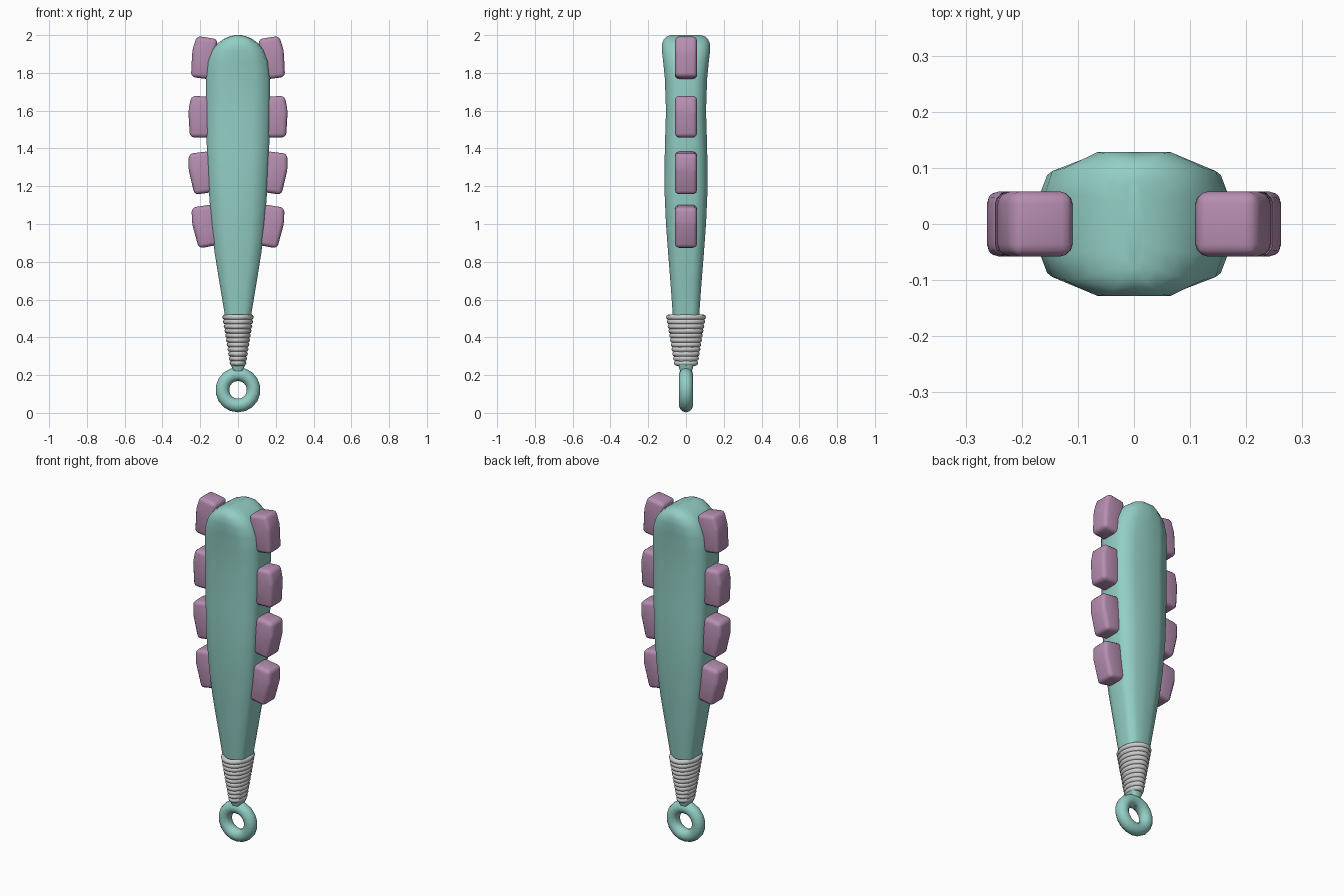
import bpy, bmesh
from math import sin, cos, pi, radians

if "Cube" in bpy.data.objects:
    bpy.data.objects.remove(bpy.data.objects["Cube"])


def material(name, color):
    m = bpy.data.materials.new(name)
    m.diffuse_color = color
    m.use_nodes = True
    m.node_tree.nodes["Principled BSDF"].inputs["Base Color"].default_value = m.diffuse_color
    return m


TEAL = material("teal", (0.29, 0.62, 0.56, 1))
MAUVE = material("mauve", (0.47, 0.27, 0.44, 1))


def finish(name, bm, mat=None, angle=40):
    bmesh.ops.recalc_face_normals(bm, faces=bm.faces)
    me = bpy.data.meshes.new(name)
    bm.to_mesh(me)
    bm.free()
    ob = bpy.data.objects.new(name, me)
    bpy.context.collection.objects.link(ob)
    if mat:
        me.materials.append(mat)
    bpy.ops.object.select_all(action='DESELECT')
    ob.select_set(True)
    bpy.context.view_layer.objects.active = ob
    bpy.ops.object.shade_smooth_by_angle(angle=radians(angle))
    return ob


def skin(bm, rings, closed=False):
    loops = [[bm.verts.new(p) for p in r] for r in rings]
    pairs = list(zip(loops, loops[1:])) + ([(loops[-1], loops[0])] if closed else [])
    for a, b in pairs:
        for i in range(len(a)):
            j = (i + 1) % len(a)
            bm.faces.new((a[i], a[j], b[j], b[i]))
    if not closed:
        bm.faces.new(loops[0][::-1])
        bm.faces.new(loops[-1])


# Club body: rounded-rectangle sections (z, half width, half depth)
quarter = [(1, 0), (1, 0.42), (0.91, 0.78), (0.48, 1), (0, 1)]
half = quarter + [(-x, y) for x, y in quarter[-2::-1]]
outline = half + [(x, -y) for x, y in half[-2:0:-1]]
sections = [(0.17, 0.008, 0.015), (0.20, 0.015, 0.025), (0.25, 0.036, 0.04),
            (0.52, 0.070, 0.070), (0.70, 0.100, 0.083), (0.85, 0.124, 0.095),
            (1.00, 0.142, 0.106), (1.20, 0.156, 0.115), (1.40, 0.165, 0.112),
            (1.60, 0.170, 0.106), (1.77, 0.170, 0.112), (1.86, 0.160, 0.121),
            (1.92, 0.136, 0.128), (1.955, 0.108, 0.126), (1.98, 0.075, 0.116),
            (1.993, 0.045, 0.10), (2.0, 0.015, 0.08)]
bm = bmesh.new()
skin(bm, [[(x * w, y * d, z) for x, y in outline] for z, w, d in sections])
finish("club_body", bm, TEAL, 60)

# Hanging ring at the handle end
bm = bmesh.new()
skin(bm, [[((0.083 + 0.036 * cos(v)) * sin(u), 0.037 * sin(v),
            0.122 + (0.083 + 0.036 * cos(v)) * cos(u))
           for v in (2 * pi * k / 12 for k in range(12))]
          for u in (2 * pi * k / 18 for k in range(18))], True)
finish("handle_ring", bm, TEAL, 60)

# Grip wrap: stacked oval coils, widening upward
bm = bmesh.new()
COILS, R = 11, 0.0145
for n in range(COILS):
    t = n / (COILS - 1)
    z = 0.264 + 0.243 * t
    rx, ry = 0.030 + 0.039 * t, 0.050 + 0.041 * t
    skin(bm, [[((rx + R * cos(v)) * cos(u), (ry + R * cos(v)) * sin(u), z + R * sin(v))
               for v in (2 * pi * k / 8 for k in range(8))]
              for u in (2 * pi * k / 24 for k in range(24))], True)
finish("grip_wrap", bm, None, 60)

# Blade teeth: bevelled blocks, narrower outside, mirrored left and right
teeth = [(0.184, 1.88, 8), (0.201, 1.567, 2), (0.196, 1.27, -8), (0.177, 0.987, -10)]
for n, (cx, cz, tilt) in enumerate(teeth):
    c, s = cos(radians(tilt)), sin(radians(tilt))
    shape = [(-0.063, -0.108), (0.050, -0.110), (0.063, 0.03), (0.050, 0.110), (-0.063, 0.108)]
    for side, label in ((1, "right"), (-1, "left")):
        bm = bmesh.new()
        skin(bm, [[(side * (cx + x * c - z * s), y, cz + x * s + z * c) for x, z in shape]
                  for y in (-0.058, 0.058)])
        bmesh.ops.bevel(bm, geom=bm.edges[:], offset=0.022, segments=3,
                        profile=0.5, affect='EDGES', clamp_overlap=True)
        finish(f"tooth_{label}_{n + 1}", bm, MAUVE, 60)
